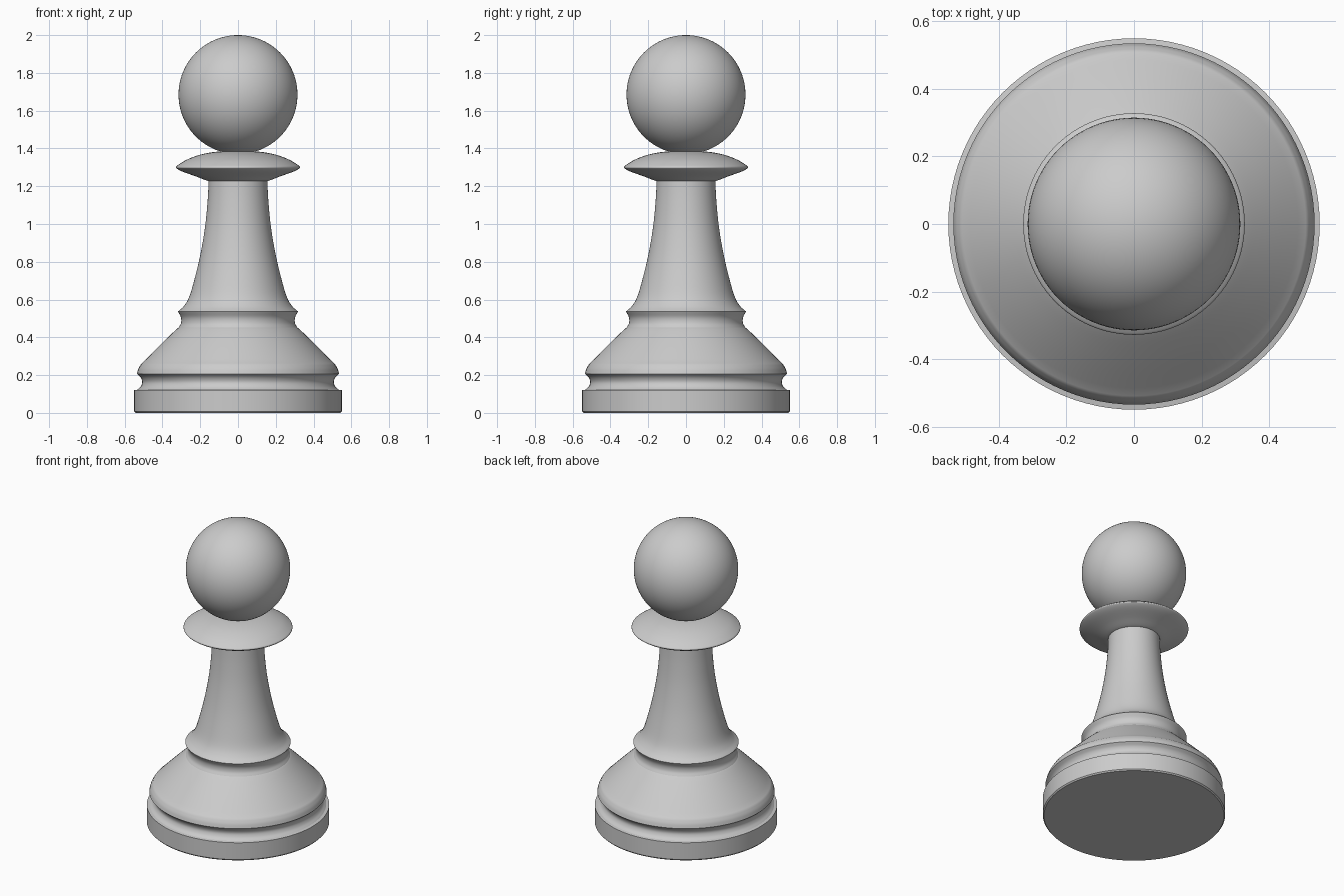
import bpy, bmesh, math
from mathutils import Vector

if "Cube" in bpy.data.objects:
    bpy.data.objects.remove(bpy.data.objects["Cube"])

SEGMENTS = 96


def smooth_curve(pts, steps=6):
    """Catmull-Rom curve through (radius, height) points."""
    p = [Vector(q) for q in pts]
    p = [2 * p[0] - p[1]] + p + [2 * p[-1] - p[-2]]
    out = []
    for a, b, c, d in zip(p, p[1:], p[2:], p[3:]):
        for i in range(steps):
            t = i / steps
            out.append(0.5 * (2 * b + (c - a) * t + (2 * a - 5 * b + 4 * c - d) * t ** 2
                              + (3 * b - a - 3 * c + d) * t ** 3))
    return [tuple(q) for q in out] + [tuple(pts[-1])]


def finish(obj, angle=25):
    bpy.ops.object.select_all(action='DESELECT')
    obj.select_set(True)
    bpy.context.view_layer.objects.active = obj
    bpy.ops.object.shade_smooth_by_angle(angle=math.radians(angle))


def lathe(name, profile):
    """Turn a profile (bottom to top) about z and close both ends."""
    bm = bmesh.new()
    rings = []
    for r, z in profile:
        rings.append([bm.verts.new((r * math.cos(math.tau * i / SEGMENTS),
                                    r * math.sin(math.tau * i / SEGMENTS), z))
                      for i in range(SEGMENTS)])
    for lo, hi in zip(rings, rings[1:]):
        for i in range(SEGMENTS):
            j = (i + 1) % SEGMENTS
            bm.faces.new((lo[i], lo[j], hi[j], hi[i]))
    bm.faces.new(rings[0][::-1])
    bm.faces.new(rings[-1])
    mesh = bpy.data.meshes.new(name)
    bm.to_mesh(mesh)
    bm.free()
    obj = bpy.data.objects.new(name, mesh)
    bpy.context.collection.objects.link(obj)
    finish(obj)


# Stepped base: foot disc, groove, rim, sloped shoulder, upper groove
lathe("base",
      [(0.543, 0), (0.55, 0.008), (0.55, 0.12)]
      + smooth_curve([(0.532, 0.123), (0.515, 0.14), (0.507, 0.163), (0.515, 0.187), (0.535, 0.207)])
      + smooth_curve([(0.533, 0.215), (0.527, 0.235), (0.513, 0.259)], 3)
      + smooth_curve([(0.509, 0.262), (0.42, 0.352), (0.35, 0.42), (0.318, 0.449)], 4)
      + smooth_curve([(0.315, 0.451), (0.302, 0.475), (0.302, 0.505), (0.318, 0.537)]))

# Tapering stem
lathe("stem", smooth_curve([(0.318, 0.537), (0.287, 0.565), (0.26, 0.61), (0.235, 0.69),
                            (0.201, 0.83), (0.175, 0.98), (0.161, 1.12), (0.155, 1.24)]))

# Lens-shaped collar
lathe("collar", smooth_curve([(0.13, 1.224), (0.165, 1.23), (0.22, 1.251), (0.29, 1.276),
                              (0.322, 1.292), (0.328, 1.301), (0.318, 1.312), (0.27, 1.341),
                              (0.20, 1.367), (0.12, 1.382), (0.04, 1.385)]))

# Round head
bpy.ops.mesh.primitive_uv_sphere_add(segments=SEGMENTS, ring_count=48, radius=0.315,
                                     location=(0, 0, 1.685))
head = bpy.context.object
head.name = "head"
finish(head)
